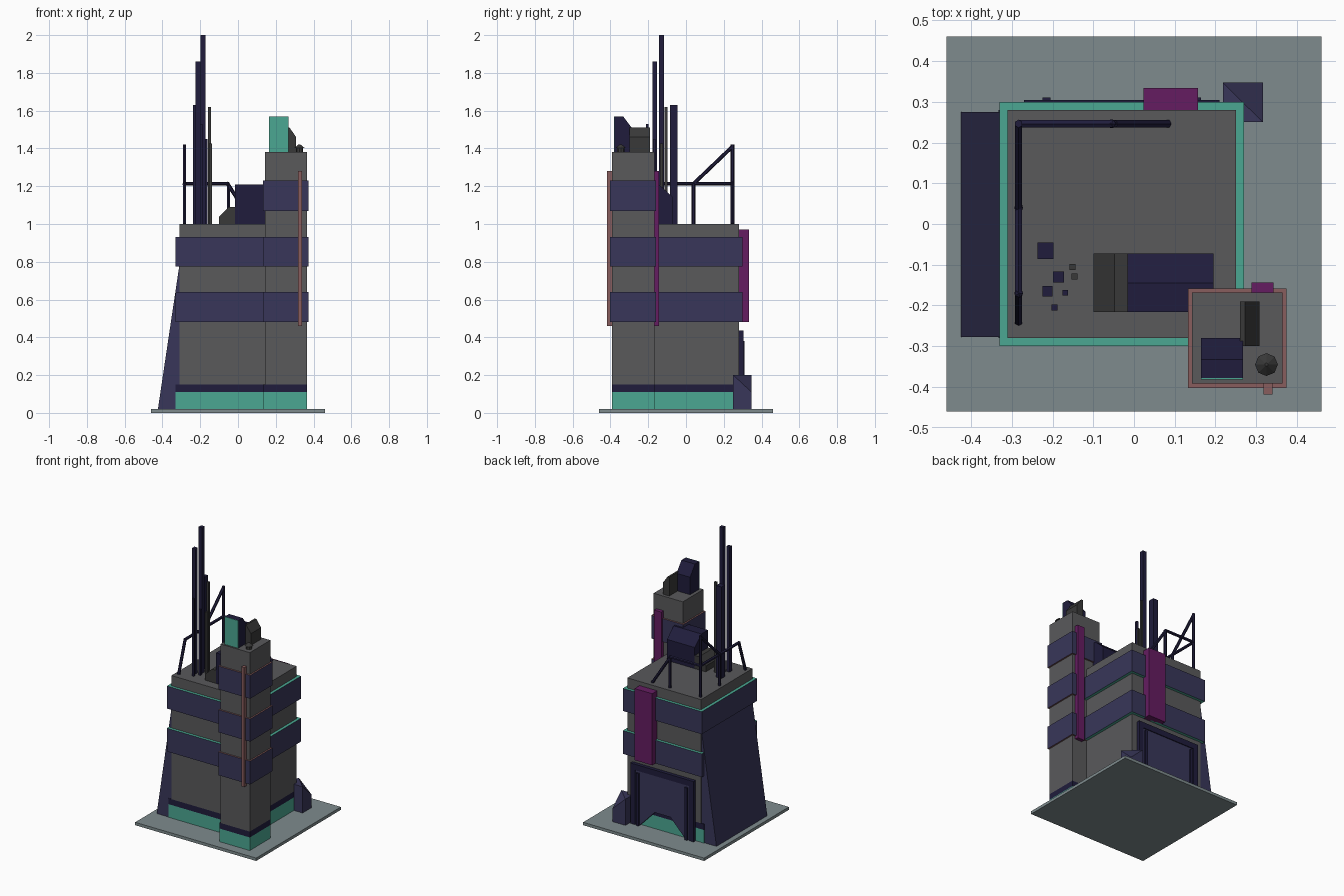
import bpy, bmesh, math
from mathutils import Vector, Matrix

if "Cube" in bpy.data.objects:
    bpy.data.objects.remove(bpy.data.objects["Cube"])

COLORS = {
    "teal": (.07, .39, .29), "band": (.04, .037, .1), "navy": (.014, .012, .045),
    "magenta": (.13, .012, .12), "wall": (.1, .1, .105), "rose": (.25, .11, .11),
    "plate": (.21, .26, .27), "charcoal": (.04, .04, .04),
}
MATS = {}
for key, rgb in COLORS.items():
    MATS[key] = bpy.data.materials.new(key)
    MATS[key].diffuse_color = (*rgb, 1)


def finish(name, bm, *mats):
    bmesh.ops.recalc_face_normals(bm, faces=bm.faces)
    me = bpy.data.meshes.new(name)
    bm.to_mesh(me)
    bm.free()
    for m in mats:
        me.materials.append(MATS[m])
    ob = bpy.data.objects.new(name, me)
    bpy.context.collection.objects.link(ob)
    return ob


def box(name, x, y, z, mat, cap=None):
    """Box from (min, max) ranges; cap colours its top and bottom."""
    bm = bmesh.new()
    bmesh.ops.create_cube(bm, size=1)
    for v in bm.verts:
        v.co = [r[0] + (c + .5) * (r[1] - r[0]) for c, r in zip(v.co, (x, y, z))]
    bm.normal_update()
    if cap:
        for f in bm.faces:
            if abs(f.normal.z) > .9:
                f.material_index = 1
    return finish(name, bm, mat, *([cap] if cap else []))


def prism(name, profile, span, axis, mat):
    """Extrude a (horizontal, z) profile along x or y."""
    bm = bmesh.new()

    def place(p, d):
        return (p[0], d, p[1]) if axis == "y" else (d, p[0], p[1])
    face = bm.faces.new([bm.verts.new(place(p, span[0])) for p in profile])
    new = bmesh.ops.extrude_face_region(bm, geom=[face])["geom"]
    shift = Vector(place((0, 0), span[1] - span[0]))
    bmesh.ops.translate(bm, vec=shift, verts=[v for v in new if isinstance(v, bmesh.types.BMVert)])
    return finish(name, bm, mat)


def pipe(name, points, r=.01):
    """Straight six-sided segments joined at ball elbows."""
    bm = bmesh.new()
    for a, b in zip(points, points[1:]):
        a, b = Vector(a), Vector(b)
        d = b - a
        m = Matrix.Translation((a + b) / 2) @ d.to_track_quat("Z", "Y").to_matrix().to_4x4()
        bmesh.ops.create_cone(bm, cap_ends=True, segments=6, radius1=r, radius2=r,
                              depth=d.length, matrix=m)
    for p in points[1:-1]:
        bmesh.ops.create_icosphere(bm, subdivisions=1, radius=r * 1.2, matrix=Matrix.Translation(p))
    return finish(name, bm, "navy")


def cone(name, x, y, z, r1, r2, mat):
    bm = bmesh.new()
    bmesh.ops.create_cone(bm, cap_ends=True, segments=8, radius1=r1, radius2=r2, depth=z[1] - z[0],
                          matrix=Matrix.Translation((x, y, sum(z) / 2)))
    return finish(name, bm, mat)


# Ground plate
box("ground_plate", (-.46, .46), (-.46, .46), (0, .02), "plate")

# Main block and corner tower: plinth, skirting, wall, bands
BANDS = [(.48, .64), (.775, .93), (1.07, 1.23)]
blocks = [("main", (-.31, .25), (-.28, .28), 1.0, BANDS[:2], "teal", .02),
          ("tower", (.142, .364), (-.392, -.168), 1.38, BANDS, "rose", .01)]
for name, x, y, top, bands, cap, g in blocks:
    px = (x[0] - (.022 if name == "main" else .01), x[1])
    box(name + "_plinth", px, y, (.02, .11), "teal")
    box(name + "_skirting", px, y, (.11, .15), "navy")
    box(name + "_wall", x, y, (.15, top), "wall")
    for i, z in enumerate(bands):
        box(f"{name}_band_{i}", (x[0] - g, x[1] + g), (y[0] - g, y[1] + g), z, "band", cap)

# Sloped buttress on the left
prism("left_buttress", [(-.424, .02), (-.31, .02), (-.31, .785)], (-.277, .275), "y", "band")

# Vertical panels and light strip
box("tower_front_strip", (.318, .34), (-.418, -.39), (.46, 1.28), "rose")
box("tower_back_panel", (.288, .342), (-.17, -.143), (.46, 1.28), "magenta")
box("main_back_panel", (.023, .157), (.278, .334), (.48, .972), "magenta")

# Rear gate: stepped frame and panel with an angular arch at its foot
for side, xs in (("left", (-.27, -.235)), ("right", (.175, .21))):
    box(f"gate_post_{side}", xs, (.278, .304), (.02, .435), "navy")
box("gate_lintel", (-.27, .21), (.278, .304), (.395, .435), "navy")
arch = [(-.235, .02), (-.205, .02), (-.09, .14), (.03, .14), (.145, .02), (.175, .02),
        (.175, .395), (-.235, .395)]
prism("gate_panel", arch, (.278, .298), "y", "band")
for x in (-.215, .155):
    box("gate_rib", (x - .01, x + .01), (.28, .31), (.02, .38), "navy")

# Rear corner block, one top corner cut low along the diagonal
bm = bmesh.new()
corners = [(.218, .25, .2), (.316, .25, .2), (.316, .347, .11), (.218, .347, .2)]
lo = [bm.verts.new((x, y, .02)) for x, y, z in corners]
hi = [bm.verts.new(c) for c in corners]
bm.faces.new(lo)
for i in range(4):
    j = (i + 1) % 4
    bm.faces.new((lo[i], lo[j], hi[j], hi[i]))
bm.faces.new((hi[0], hi[1], hi[3]))
bm.faces.new((hi[1], hi[2], hi[3]))
finish("rear_corner_block", bm, "band")

# Roof masts: x, y, half width, top, colour
masts = [(-.217, -.066, .02, 1.63, "navy"), (-.185, -.13, .0135, 2.0, "navy"),
         (-.212, -.165, .0125, 1.86, "navy"), (-.169, -.169, .007, 1.45, "navy"),
         (-.195, -.205, .007, 1.53, "navy"), (-.151, -.106, .0075, 1.62, "charcoal"),
         (-.146, -.129, .0075, 1.425, "charcoal")]
for i, (x, y, h, top, mat) in enumerate(masts):
    box(f"mast_{i}", (x - h, x + h), (y - h, y + h), (1.0, top), mat)

# Roof pipework along left and back edges
X, Y, H = -.283, .246, 1.213
pipe("left_pipe", [(X, -.24, 1), (X, -.17, H), (X, .04, H), (X, Y, H)])
pipe("left_pipe_brace", [(X, .04, H), (X, Y, 1.41)])
pipe("back_pipe", [(X, Y, H), (-.055, Y, H), (.083, Y, 1)])
pipe("corner_post", [(X, Y, 1), (X, Y, 1.42)])
pipe("left_post", [(X, .04, 1), (X, .04, H)])
pipe("back_post", [(-.05, Y, 1), (-.05, Y, H)])

# Roof plant housing
prism("roof_housing", [(-.216, 1), (-.072, 1), (-.072, 1.145), (-.145, 1.21), (-.216, 1.21)],
      (-.016, .195), "x", "navy")
prism("roof_housing_vent", [(-.1, 1), (-.016, 1), (-.016, 1.09), (-.048, 1.09), (-.1, 1.04)],
      (-.216, -.072), "y", "charcoal")

# Tower-top equipment
prism("tower_screen_housing", [(-.378, 1.38), (-.28, 1.38), (-.28, 1.5), (-.333, 1.57), (-.378, 1.57)],
      (.165, .268), "x", "navy")
box("tower_screen", (.165, .268), (-.381, -.378), (1.38, 1.57), "teal")
prism("tower_unit", [(.26, 1.38), (.308, 1.38), (.308, 1.46), (.273, 1.51), (.26, 1.51)],
      (-.3, -.19), "y", "charcoal")
cone("tower_vent_pipe", .325, -.345, (1.38, 1.405), .019, .019, "charcoal")
cone("tower_vent_cap", .325, -.345, (1.402, 1.422), .028, .004, "charcoal")

for m in bpy.data.materials:
    if m.users and not m.is_grease_pencil:
        m.use_nodes = True
        m.node_tree.nodes["Principled BSDF"].inputs["Base Color"].default_value = m.diffuse_color
